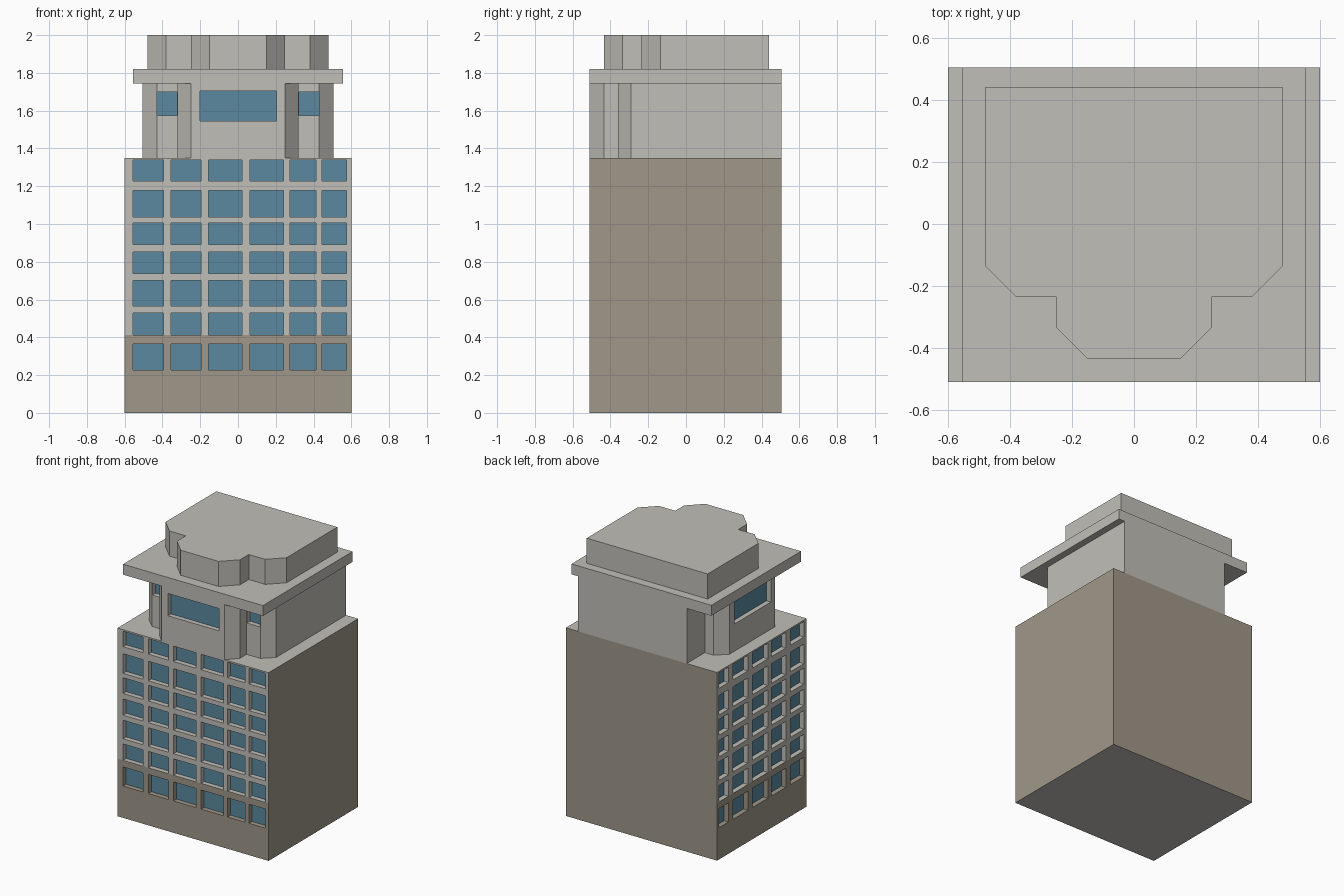
import bpy, bmesh
from mathutils import Vector

if "Cube" in bpy.data.objects:
    bpy.data.objects.remove(bpy.data.objects["Cube"])


def material(name, rgb):
    m = bpy.data.materials.new(name)
    m.diffuse_color = (*rgb, 1.0)
    m.use_nodes = True
    m.node_tree.nodes["Principled BSDF"].inputs["Base Color"].default_value = m.diffuse_color
    return m


MATS = [material("light_grey_stone", (0.53, 0.52, 0.48)),
        material("tan_stone", (0.35, 0.31, 0.25)),
        material("blue_glass", (0.105, 0.25, 0.35))]
GREY, TAN, GLASS = 0, 1, 2


def quad(bm, pts, mat):
    bm.faces.new([bm.verts.new(p) for p in pts]).material_index = mat


def cap(bm, profile, z, up, mat):
    pts = [(x, y, z) for x, y in profile]
    quad(bm, pts if up else pts[::-1], mat)


def wall(bm, p, q, z0, z1, mat, us=(), zs=(), depth=0.035, base=None):
    """Wall from p to q (outside on the right), with recessed glass where us and zs cross.
    Below height base the wall is tan."""
    p, q = Vector(p), Vector(q)
    length = (q - p).length
    d = (q - p) / length
    inward = Vector((-d.y, d.x))

    def pt(u, z, k=0.0):
        v = p + d * u + inward * k
        return (v.x, v.y, z)

    ucuts = sorted({0.0, length, *[c for s in us for c in s]})
    zcuts = sorted({z0, z1, *[c for s in zs for c in s], *([base] if base else [])})
    for a, b in zip(ucuts, ucuts[1:]):
        for c, e in zip(zcuts, zcuts[1:]):
            m = TAN if base and (c + e) / 2 < base else mat
            if (a, b) in us and (c, e) in zs:
                quad(bm, [pt(a, c, depth), pt(b, c, depth), pt(b, e, depth), pt(a, e, depth)], GLASS)
                ring = [(a, c), (b, c), (b, e), (a, e)]
                for i in range(4):
                    s, t = ring[i], ring[(i + 1) % 4]
                    quad(bm, [pt(*s), pt(*t), pt(*t, depth), pt(*s, depth)], m)
            else:
                quad(bm, [pt(a, c), pt(b, c), pt(b, e), pt(a, e)], m)


def finish(bm, name):
    bmesh.ops.remove_doubles(bm, verts=bm.verts, dist=1e-5)
    me = bpy.data.meshes.new(name)
    bm.to_mesh(me)
    bm.free()
    for m in MATS:
        me.materials.append(m)
    ob = bpy.data.objects.new(name, me)
    bpy.context.collection.objects.link(ob)
    return ob


def storey(name, profile, z0, z1, windows=None):
    """Closed prism; windows maps an edge number to (us, zs)."""
    bm = bmesh.new()
    for i, p in enumerate(profile):
        us, zs = (windows or {}).get(i, ((), ()))
        wall(bm, p, profile[(i + 1) % len(profile)], z0, z1, GREY, us, zs)
    cap(bm, profile, z0, False, GREY)
    cap(bm, profile, z1, True, GREY)
    return finish(bm, name)


F, B = -0.51, 0.505

# Main tower: window grids on front and left, blank tan right and back
rows = [(0.228, 0.365), (0.413, 0.53), (0.567, 0.70), (0.737, 0.853),
        (0.892, 1.005), (1.037, 1.177), (1.228, 1.339)]
front_cols = [(x0 + 0.6, x1 + 0.6) for x0, x1 in
              [(-0.555, -0.395), (-0.355, -0.195), (-0.155, 0.022),
               (0.064, 0.242), (0.275, 0.413), (0.445, 0.575)]]
left_cols = [(0.02, 0.13), (0.18, 0.35), (0.40, 0.575), (0.62, 0.78), (0.83, 0.985)]
base_rect = [(-0.6, F), (0.6, F), (0.6, B), (-0.6, B)]
bm = bmesh.new()
wall(bm, base_rect[0], base_rect[1], 0, 1.35, GREY, front_cols, rows, base=0.413)
wall(bm, base_rect[1], base_rect[2], 0, 1.35, TAN)
wall(bm, base_rect[2], base_rect[3], 0, 1.35, TAN)
wall(bm, base_rect[3], base_rect[0], 0, 1.35, GREY, left_cols, rows, base=0.413)
cap(bm, base_rect, 0, False, GREY)
cap(bm, base_rect, 1.35, True, GREY)
finish(bm, "tower_body")

# Penthouse storey with chamfered bays on the front and left
penthouse = [(-0.25, F), (0.25, F), (0.32, -0.435), (0.32, -0.36), (0.43, -0.36),
             (0.505, -0.29), (0.505, B), (-0.36, B), (-0.36, 0.30), (-0.43, 0.30),
             (-0.505, 0.23), (-0.505, -0.29), (-0.43, -0.36), (-0.32, -0.36), (-0.32, -0.435)]
small = ([(0.002, 0.108)], [(1.575, 1.70)])
storey("penthouse", penthouse, 1.35, 1.745, {
    0: ([(0.05, 0.455)], [(1.545, 1.705)]),
    3: small,
    12: small,
    10: ([(0.06, 0.47)], [(1.545, 1.705)])})

# Roof slab
storey("roof_slab", [(-0.555, F), (0.555, F), (0.555, B), (-0.555, B)], 1.745, 1.82)

# Roof crown, mirrored half profile
half = [(0.15, -0.435), (0.25, -0.335), (0.25, -0.235), (0.38, -0.235), (0.48, -0.135), (0.48, 0.44)]
storey("roof_crown", half + [(-x, y) for x, y in reversed(half)], 1.82, 2.0)
